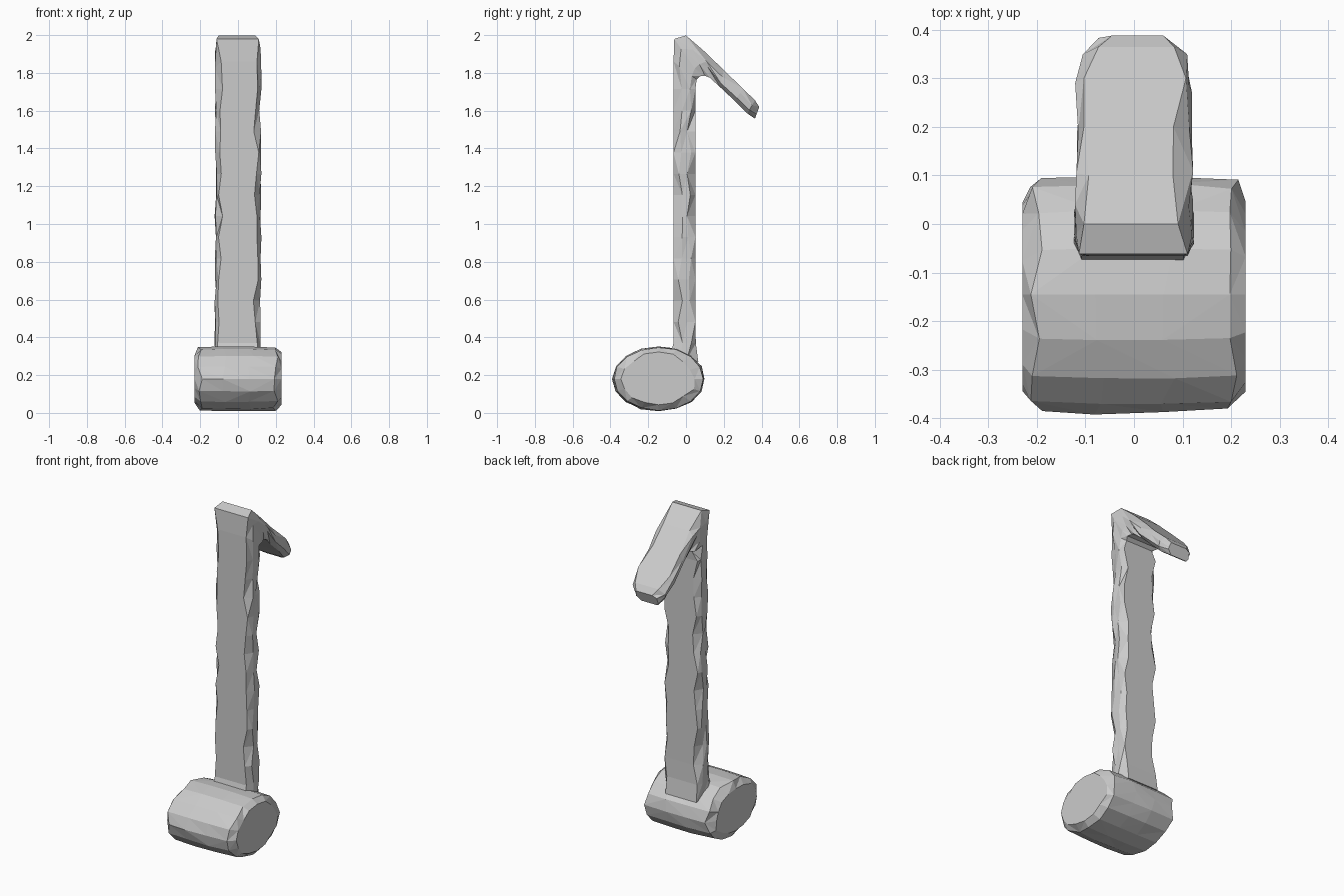
import bpy, bmesh, math, random

if "Cube" in bpy.data.objects:
    bpy.data.objects.remove(bpy.data.objects["Cube"])

random.seed(4)


def jit(a):
    return random.uniform(-a, a)


def loft(name, rings):
    # skin a list of equal-length rings and cap both ends, flat shaded
    bm = bmesh.new()
    loops = [[bm.verts.new(p) for p in ring] for ring in rings]
    n = len(loops[0])
    for a, b in zip(loops, loops[1:]):
        for i in range(n):
            j = (i + 1) % n
            quad = (a[i], a[j], b[j], b[i])
            # alternate the diagonals for a chipped, hand-cut look
            k = random.randint(0, 1)
            q = quad[k:] + quad[:k]
            bm.faces.new((q[0], q[1], q[2]))
            bm.faces.new((q[0], q[2], q[3]))
    bm.faces.new(loops[0])
    bm.faces.new(loops[-1])
    bmesh.ops.recalc_face_normals(bm, faces=bm.faces[:])
    mesh = bpy.data.meshes.new(name)
    bm.to_mesh(mesh)
    bm.free()
    ob = bpy.data.objects.new(name, mesh)
    bpy.context.collection.objects.link(ob)
    return ob


# Note head: elliptical drum lying along x, with rough rounded rims
rings = []
for x, s in ((-0.23, 0.78), (-0.2, 0.97), (-0.07, 1.0), (0.07, 1.0), (0.2, 0.97), (0.23, 0.78)):
    ring = []
    rim = abs(x) > 0.22
    for i in range(16):
        t = math.tau * i / 16
        r = s + (jit(0.06) if rim else jit(0.012))
        dx = 0 if rim else jit(0.015)
        ring.append((x + dx, -0.145 + 0.245 * r * math.cos(t), 0.18 + 0.172 * r * math.sin(t)))
    rings.append(ring)
loft("note_head", rings)

# Stem and flag: chipped plank swept up, over the top and down the back
# each section: outer (y, z), inner (y, z), half width
sections = [((-0.085, 0.3), (0.065, 0.27), 0.125), ((-0.066, 0.37), (0.052, 0.37), 0.122)]
for i in range(1, 13):
    z = 0.37 + i * 0.112
    sections.append(((-0.066, z), (0.05, z), 0.12))
sections += [
    ((-0.066, 1.86), (0.056, 1.765), 0.12),
    ((-0.062, 1.98), (0.075, 1.782), 0.12),
    ((0.0, 1.998), (0.1, 1.785), 0.12),
    ((0.1, 1.912), (0.125, 1.775), 0.118),
    ((0.2, 1.815), (0.18, 1.725), 0.118),
    ((0.3, 1.718), (0.26, 1.65), 0.118),
    ((0.365, 1.655), (0.325, 1.585), 0.11),
    ((0.388, 1.62), (0.365, 1.558), 0.075),
]
rings = []
for (oy, oz), (iy, iz), w in sections:
    ring = []
    for side, ts in ((1, (0, 0.3, 0.7, 1)), (-1, (1, 0.7, 0.3, 0))):
        for t in ts:
            edge = t in (0, 1)
            x = w - 0.024 + jit(0.018) if edge else w - 0.002 + jit(0.006)
            u = t if edge else t + jit(0.12)
            ring.append((side * x, oy + (iy - oy) * u, oz + (iz - oz) * u))
    rings.append(ring)
loft("stem_and_flag", rings)
